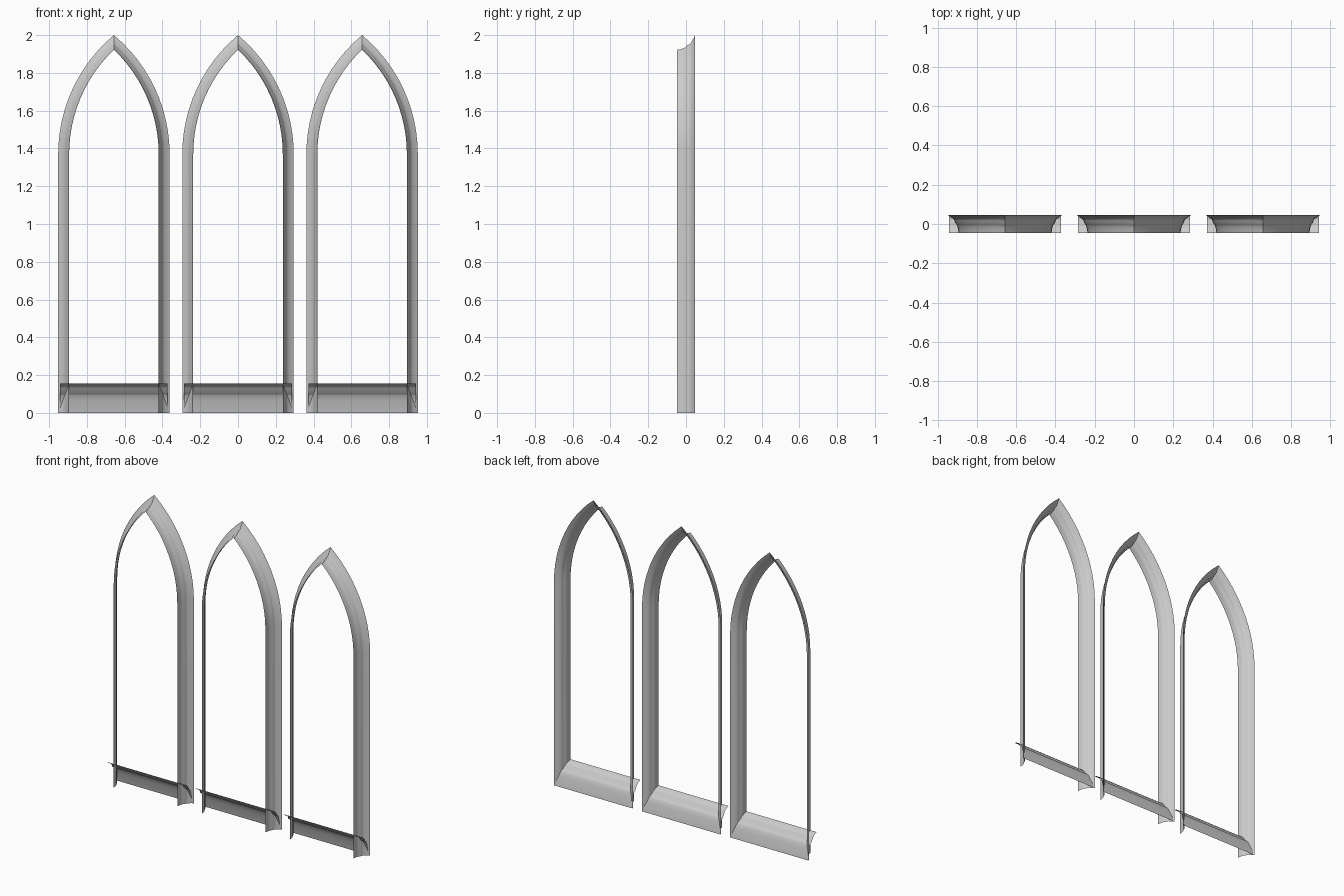
import bpy, bmesh, math

cube = bpy.data.objects.get("Cube")
if cube:
    bpy.data.objects.remove(cube, do_unlink=True)

stone = bpy.data.materials.new("grey stone")
stone.use_nodes = True
GREY = (0.6, 0.6, 0.6, 1)
stone.diffuse_color = GREY
stone.node_tree.nodes["Principled BSDF"].inputs["Base Color"].default_value = GREY

SPACING = 0.657        # distance between windows
HALF = 0.295           # half width at the outer edge
SPRING, APEX = 1.37, 2.0
SILL_HALF, SILL_H = 0.285, 0.155
STEPS = 12

# Moulding section: (inward offset, y), outer back edge to inner front edge
SECTION = [(0, .047), (.012, .041), (.024, .031), (.034, .024), (.038, .016),
           (.041, .005), (.049, -.004), (.053, -.016), (.056, -.03), (.058, -.047)]
DEPTH = SECTION[-1][0]

# Arc centre and radius of the pointed arch
RISE = APEX - SPRING
CX = (HALF ** 2 - RISE ** 2) / (2 * HALF)
RADIUS = HALF - CX


def arch_row(d, y):
    """One line of the moulding, inset by d, from right foot over the apex to left foot."""
    r = RADIUS - d
    end = math.acos(-CX / r)
    half = [(HALF - d, 0)]
    for i in range(STEPS + 1):
        a = end * i / STEPS
        half.append((CX + r * math.cos(a), SPRING + r * math.sin(a)))
    half[-1] = (0, half[-1][1])
    path = half + [(-x, z) for x, z in reversed(half[:-1])]
    return [(x, y, z) for x, z in path]


def sheet(name, rows, x):
    """Open surface lofted through rows of points."""
    bm = bmesh.new()
    grid = [[bm.verts.new(p) for p in row] for row in rows]
    for a, b in zip(grid, grid[1:]):
        for i in range(len(a) - 1):
            bm.faces.new((a[i], a[i + 1], b[i + 1], b[i]))
    # Turn the visible outer side towards the front
    bm.normal_update()
    if sum(f.normal.y * f.calc_area() for f in bm.faces) > 0:
        bmesh.ops.reverse_faces(bm, faces=bm.faces[:])
    mesh = bpy.data.meshes.new(name)
    bm.to_mesh(mesh)
    bm.free()
    mesh.materials.append(stone)
    obj = bpy.data.objects.new(name, mesh)
    obj.location.x = x
    bpy.context.collection.objects.link(obj)
    bpy.ops.object.select_all(action='DESELECT')
    obj.select_set(True)
    bpy.context.view_layer.objects.active = obj
    bpy.ops.object.shade_smooth_by_angle(angle=math.radians(35))


# Three pointed window frames, each with a sloping sill
for side, k in (("right", -1), ("middle", 0), ("left", 1)):
    sheet(side + "_arch_moulding", [arch_row(d, y) for d, y in SECTION], k * SPACING)
    sheet(side + "_sill",
          [[(-SILL_HALF, y, d / DEPTH * SILL_H), (SILL_HALF, y, d / DEPTH * SILL_H)]
           for d, y in SECTION], k * SPACING)
